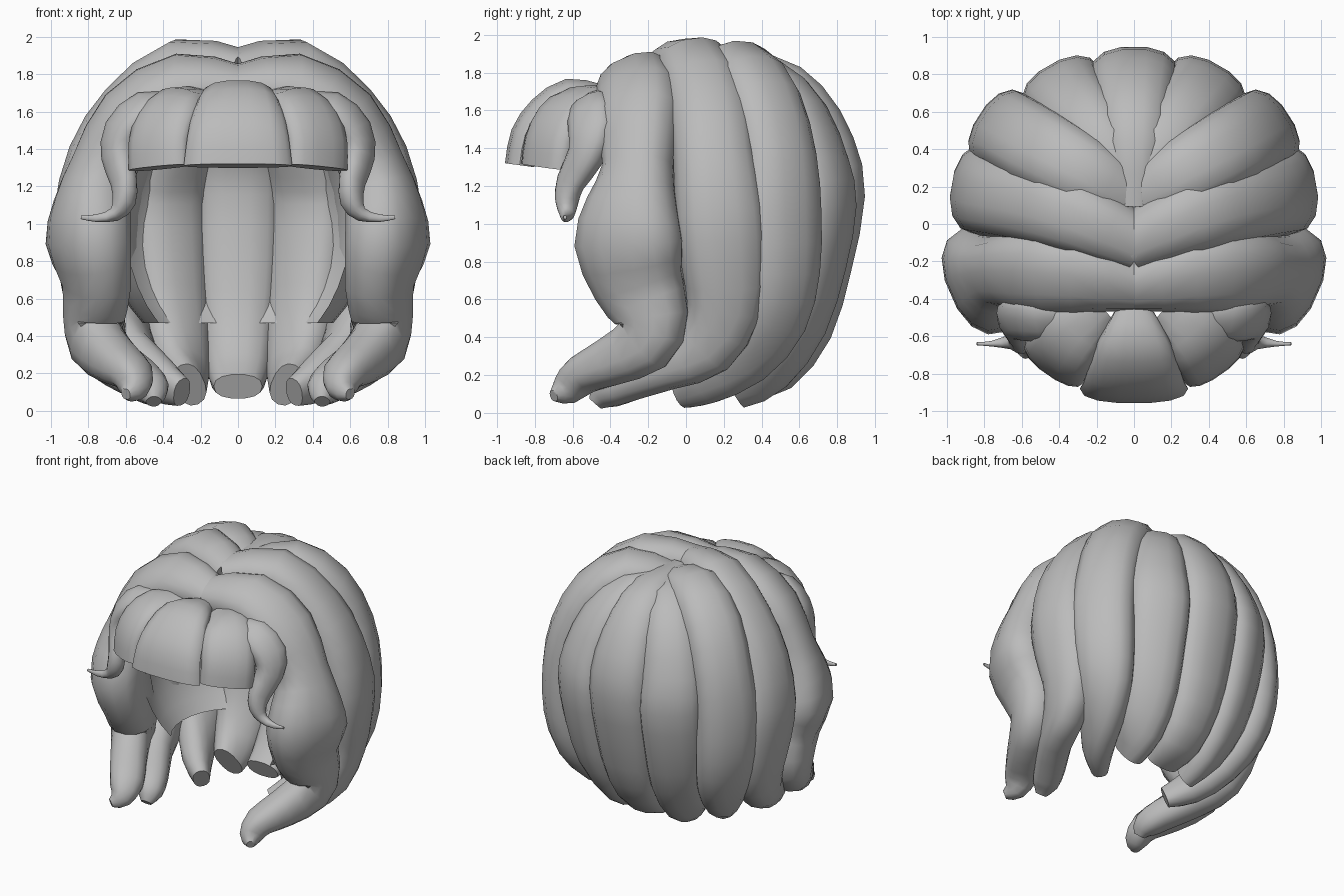
import bpy, bmesh, math
from mathutils import Vector

if "Cube" in bpy.data.objects:
    bpy.data.objects.remove(bpy.data.objects["Cube"])

hair = bpy.data.materials.new("grey_hair")
hair.diffuse_color = (0.5, 0.5, 0.5, 1)
hair.use_nodes = True
hair.node_tree.nodes["Principled BSDF"].inputs["Base Color"].default_value = hair.diffuse_color
SIDES = 14


def finish(ob, mirror):
    ob.data.materials.append(hair)
    if mirror:
        m = ob.modifiers.new("mirror", 'MIRROR')
        m.use_mirror_merge = False
    bpy.ops.object.select_all(action='DESELECT')
    ob.select_set(True)
    bpy.context.view_layer.objects.active = ob
    bpy.ops.object.shade_smooth_by_angle(angle=math.radians(50))


def spline(pts, steps):
    """Catmull-Rom resampling of (x, y, z, half width, half thickness)."""
    v = [Vector(p) for p in pts]
    v = [2 * v[0] - v[1]] + v + [2 * v[-1] - v[-2]]
    out = []
    for a, b, c, d in zip(v, v[1:], v[2:], v[3:]):
        for i in range(steps):
            t = i / steps
            out.append(0.5 * (2 * b + (c - a) * t + (2 * a - 5 * b + 4 * c - d) * t * t
                              + (3 * b - a - 3 * c + d) * t ** 3))
    return out + [v[-2]]


def strand(name, pts, mirror=True, centre=(0, 0.05, 1.0), steps=2):
    """Loft a rounded lock whose broad side faces away from the centre."""
    st = spline(pts, steps)
    pos = [Vector(s[:3]) for s in st]
    bm = bmesh.new()
    rings = []
    for i, s in enumerate(st):
        p = pos[i]
        tan = (pos[min(i + 1, len(pos) - 1)] - pos[max(i - 1, 0)]).normalized()
        out = p - Vector((centre[0], centre[1], min(p.z, centre[2])))
        n = (out - tan * out.dot(tan)).normalized()
        side = tan.cross(n)
        ring = []
        for k in range(SIDES):
            a = 2 * math.pi * k / SIDES
            c, d = math.cos(a), math.sin(a)
            u = math.copysign(abs(c) ** 0.85, c) * max(s[3], 0.005)
            w = math.copysign(abs(d) ** 0.85, d) * max(s[4], 0.005)
            ring.append(bm.verts.new(p + side * u + n * w))
        rings.append(ring)
    for r, q in zip(rings, rings[1:]):
        for k in range(SIDES):
            j = (k + 1) % SIDES
            bm.faces.new((r[k], r[j], q[j], q[k]))
    bm.faces.new(rings[0][::-1])
    bm.faces.new(rings[-1])
    bmesh.ops.recalc_face_normals(bm, faces=bm.faces)
    me = bpy.data.meshes.new(name)
    bm.to_mesh(me)
    bm.free()
    ob = bpy.data.objects.new(name, me)
    bpy.context.collection.objects.link(ob)
    finish(ob, mirror)


# Face-framing locks that curl forward at the bottom
strand("front_lock", [
    (-.02, -.32, 1.70, .14, .14), (.3, -.26, 1.72, .22, .18), (.57, -.25, 1.56, .23, .18),
    (.72, -.25, 1.3, .19, .17), (.78, -.28, 1.1, .25, .19), (.80, -.30, .9, .3, .2),
    (.76, -.25, .68, .25, .17), (.77, -.18, .5, .2, .16), (.76, -.22, .37, .17, .14),
    (.66, -.40, .27, .13, .13), (.57, -.55, .2, .1, .12), (.56, -.64, .12, .08, .08),
    (.6, -.70, .09, .03, .03)])

# Side locks behind them
strand("side_lock", [
    (-.02, -.10, 1.78, .15, .15), (.3, .04, 1.82, .2, .17), (.57, .12, 1.60, .22, .18),
    (.74, .15, 1.35, .22, .17), (.81, .18, 1.05, .24, .17), (.8, .2, .8, .23, .16),
    (.76, .2, .55, .2, .15), (.72, .1, .35, .17, .13), (.64, -.1, .25, .13, .12),
    (.52, -.3, .17, .11, .11), (.46, -.42, .11, .09, .09), (.45, -.48, .05, .04, .04)])

# Locks wrapping round the back
strand("rear_side_lock", [
    (.05, .15, 1.74, .16, .15), (.28, .28, 1.80, .2, .17), (.5, .40, 1.64, .22, .17),
    (.64, .48, 1.35, .22, .16), (.70, .5, 1.05, .23, .15), (.69, .5, .75, .22, .15),
    (.64, .45, .5, .2, .14), (.55, .3, .3, .17, .12), (.42, .1, .17, .13, .1),
    (.3, -.02, .1, .08, .06)])
strand("rear_lock", [
    (.04, .2, 1.74, .14, .14), (.16, .42, 1.73, .17, .15), (.28, .58, 1.56, .2, .16),
    (.36, .68, 1.3, .22, .16), (.38, .72, 1.1, .23, .15), (.37, .67, .8, .22, .15),
    (.34, .58, .48, .2, .14), (.3, .42, .24, .17, .12), (.26, .25, .14, .13, .08)])
strand("rear_middle_lock", [
    (0, .1, 1.76, .12, .14), (0, .42, 1.76, .17, .14), (0, .6, 1.63, .2, .16),
    (0, .74, 1.4, .23, .16), (0, .79, 1.15, .24, .16), (0, .73, .78, .23, .15),
    (0, .64, .45, .2, .14), (0, .48, .22, .17, .12), (0, .3, .13, .13, .07)], mirror=False)

# Fringe, cut flat at the bottom, with a flicked curl at each end
FRINGE = (0, -.15, 1.2)
strand("middle_fringe", [
    (0, -.46, 1.66, .1, .08), (0, -.62, 1.69, .19, .08), (0, -.76, 1.6, .24, .08),
    (0, -.85, 1.47, .27, .08), (0, -.88, 1.31, .29, .08)], mirror=False, centre=FRINGE)
strand("side_fringe", [
    (.18, -.44, 1.64, .12, .08), (.31, -.56, 1.64, .17, .09), (.38, -.66, 1.56, .19, .09),
    (.42, -.72, 1.44, .19, .08), (.42, -.74, 1.30, .19, .08)], centre=FRINGE)
strand("fringe_curl", [
    (.35, -.48, 1.6, .1, .08), (.5, -.5, 1.6, .13, .09), (.62, -.5, 1.5, .13, .08),
    (.64, -.53, 1.36, .1, .08), (.61, -.61, 1.22, .08, .06), (.61, -.63, 1.12, .06, .06),
    (.66, -.63, 1.05, .035, .04), (.76, -.64, 1.03, .02, .015), (.84, -.64, 1.035, .01, .008)],
    centre=FRINGE)

# Smooth inner cap, open at the face and neck
bm = bmesh.new()
bmesh.ops.create_uvsphere(bm, u_segments=32, v_segments=20, radius=1)
for v in bm.verts:
    v.co = Vector((v.co.x * .72, v.co.y * .68 + .05, v.co.z * .75 + 1.0))
    if v.co.z < 1.0:   # straight walls below the middle
        v.co.x, v.co.y = v.co.x * 1.0, v.co.y
bmesh.ops.delete(bm, geom=[f for f in bm.faces
                           if f.calc_center_median().z < .5
                           or (f.calc_center_median().y < -.25 and f.calc_center_median().z < 1.62)],
                 context='FACES')
bmesh.ops.reverse_faces(bm, faces=bm.faces)
me = bpy.data.meshes.new("inner_cap")
bm.to_mesh(me)
bm.free()
cap = bpy.data.objects.new("inner_cap", me)
bpy.context.collection.objects.link(cap)
finish(cap, False)
